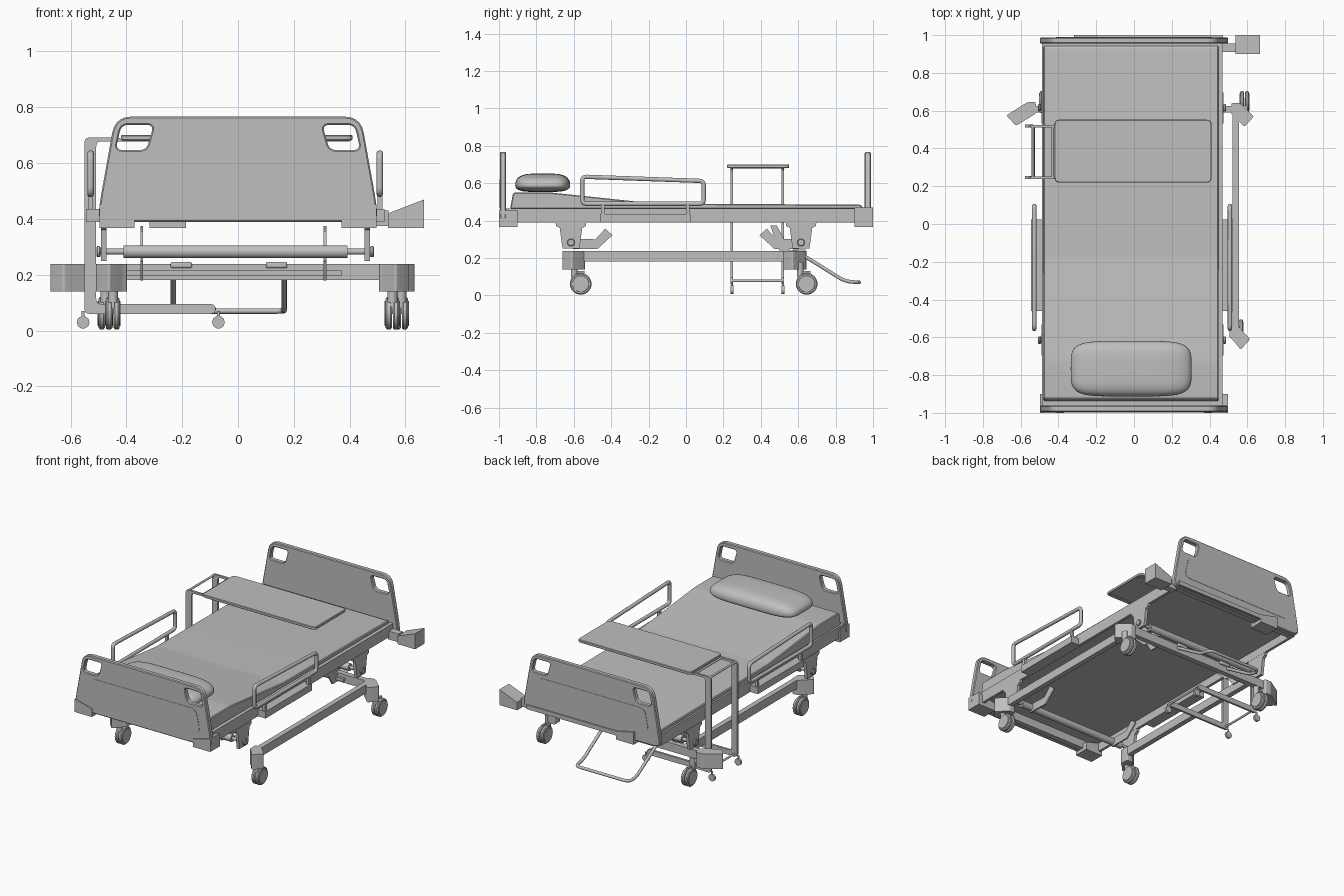
import bpy, bmesh, math
from mathutils import Vector, Matrix

if "Cube" in bpy.data.objects:
    bpy.data.objects.remove(bpy.data.objects["Cube"])

grey = bpy.data.materials.new("light_grey")
grey.diffuse_color = (0.52, 0.52, 0.52, 1)
grey.use_nodes = True
grey.node_tree.nodes["Principled BSDF"].inputs["Base Color"].default_value = grey.diffuse_color


def finish(name, mesh, angle=35):
    ob = bpy.data.objects.new(name, mesh)
    bpy.context.collection.objects.link(ob)
    mesh.materials.clear()
    mesh.materials.append(grey)
    bpy.ops.object.select_all(action='DESELECT')
    ob.select_set(True)
    bpy.context.view_layer.objects.active = ob
    bpy.ops.object.shade_smooth_by_angle(angle=math.radians(angle))
    return ob


def box(name, x0, x1, y0, y1, z0, z1, bevel=0.0):
    bm = bmesh.new()
    bmesh.ops.create_cube(bm, size=1)
    for v in bm.verts:
        v.co = ((x0 + x1) / 2 + v.co.x * (x1 - x0), (y0 + y1) / 2 + v.co.y * (y1 - y0),
                (z0 + z1) / 2 + v.co.z * (z1 - z0))
    if bevel:
        bmesh.ops.bevel(bm, geom=bm.edges[:], offset=bevel, segments=3, affect='EDGES', profile=0.5)
    me = bpy.data.meshes.new(name)
    bm.to_mesh(me)
    bm.free()
    return finish(name, me)


def rounded(pts, r, closed=True, n=5):
    """Round the corners of a 2D or 3D polyline."""
    pts = [Vector(p) for p in pts]
    out = []
    for i, p in enumerate(pts):
        if not closed and i in (0, len(pts) - 1):
            out.append(p)
            continue
        a, b = pts[i - 1] - p, pts[(i + 1) % len(pts)] - p
        s = p + a.normalized() * min(r, a.length * 0.49)
        e = p + b.normalized() * min(r, b.length * 0.49)
        for k in range(n + 1):
            t = k / n
            out.append(s * (1 - t) ** 2 + p * 2 * t * (1 - t) + e * t * t)
    return out


def curve_mesh(name, loops, closed=True, dims='3D', **kw):
    cu = bpy.data.curves.new(name, 'CURVE')
    cu.dimensions = dims
    for pts in loops:
        sp = cu.splines.new('POLY')
        sp.points.add(len(pts) - 1)
        for q, p in zip(sp.points, pts):
            q.co = (*p, 1) if len(p) == 3 else (*p, 0, 1)
        sp.use_cyclic_u = closed
    for k, v in kw.items():
        setattr(cu, k, v)
    tmp = bpy.data.objects.new(name, cu)
    bpy.context.collection.objects.link(tmp)
    dg = bpy.context.evaluated_depsgraph_get()
    me = bpy.data.meshes.new_from_object(tmp.evaluated_get(dg))
    bpy.data.objects.remove(tmp)
    return me


AXES = {'x': Matrix(((0, 0, 1, 0), (1, 0, 0, 0), (0, 1, 0, 0), (0, 0, 0, 1))),
        'y': Matrix(((1, 0, 0, 0), (0, 0, -1, 0), (0, 1, 0, 0), (0, 0, 0, 1))),
        'z': Matrix.Identity(4)}


def prism(name, loops, axis, lo, hi, bevel=0.0):
    """Extrude flat outlines (holes allowed) along an axis from lo to hi."""
    me = curve_mesh(name, loops, dims='2D', fill_mode='BOTH', extrude=(hi - lo) / 2 - bevel,
                    bevel_depth=bevel, bevel_resolution=0, offset=-bevel)
    shift = Vector([(lo + hi) / 2 if a == axis else 0 for a in 'xyz'])
    me.transform(Matrix.Translation(shift) @ AXES[axis])
    bm = bmesh.new()
    bm.from_mesh(me)
    bmesh.ops.remove_doubles(bm, verts=bm.verts, dist=1e-5)
    bmesh.ops.recalc_face_normals(bm, faces=bm.faces)
    bm.to_mesh(me)
    bm.free()
    return finish(name, me, 30)


def tube(name, pts, r, corner=0.0, closed=False):
    pts = rounded(pts, corner, closed) if corner else [Vector(p) for p in pts]
    return finish(name, curve_mesh(name, [pts], closed, fill_mode='FULL', bevel_depth=r,
                                   bevel_resolution=3, use_fill_caps=not closed), 50)


def disc(name, x, y, z, r, w):
    """Wheel-like cylinder along x with softened rims."""
    bm = bmesh.new()
    bmesh.ops.create_cone(bm, cap_ends=True, segments=28, radius1=r, radius2=r, depth=w,
                          matrix=Matrix.Translation((x, y, z)) @ Matrix.Rotation(math.pi / 2, 4, 'Y'))
    rims = [e for e in bm.edges if abs(e.verts[0].co.x - e.verts[1].co.x) < 1e-5]
    bmesh.ops.bevel(bm, geom=rims, offset=w * 0.25, segments=1, affect='EDGES')
    me = bpy.data.meshes.new(name)
    bm.to_mesh(me)
    bm.free()
    return finish(name, me)


# end boards with two grip holes and a shallow raised panel
outline = rounded([(-0.5, 0.39), (0.5, 0.39), (0.497, 0.45), (0.44, 0.767), (-0.44, 0.767), (-0.497, 0.45)], 0.06)
hole = [(0.302, 0.737), (0.418, 0.737), (0.438, 0.647), (0.328, 0.647)]
hole_r = rounded(hole, 0.025)
hole_l = rounded([(-x, z) for x, z in hole], 0.025)
panel = rounded([(-0.42, 0.47), (0.42, 0.47), (0.39, 0.62), (-0.39, 0.62)], 0.04)
for name, lo, side in (("head", -0.995, -0.995), ("foot", 0.955, 0.988)):
    prism(name + "_board", [outline, hole_r, hole_l], 'y', lo, lo + 0.033, 0.005)
    prism(name + "_board_panel", [panel], 'y', side - 0.002, side + 0.002)

# corner bumpers: symmetric at the head, shifted sideways at the foot
for s in (-1, 1):
    prism("head_bumper", [[(s * 0.37, 0.367), (s * 0.497, 0.367), (s * 0.497, 0.453), (s * 0.37, 0.42)]],
          'y', -1.0, -0.9)
prism("foot_bumper", [[(0.537, 0.367), (0.667, 0.367), (0.667, 0.47), (0.537, 0.42)]], 'y', 0.9, 1.0)
prism("foot_bumper", [[(-0.187, 0.367), (-0.317, 0.367), (-0.317, 0.45), (-0.187, 0.42)]], 'y', 0.9, 1.0)
box("foot_bumper_beam", -0.2, 0.47, 0.95, 0.997, 0.392, 0.42)
box("foot_bumper_link", 0.46, 0.54, 0.91, 0.955, 0.375, 0.43)

# mattress with raised head section, and its frame
mattress = rounded([(-0.94, 0.462), (0.945, 0.462), (0.94, 0.485), (-0.17, 0.492), (-0.72, 0.55), (-0.925, 0.55)], 0.015)
prism("mattress", [mattress], 'x', -0.478, 0.447, 0.005)
for x in (-0.488, 0.45):
    box("side_frame", x, x + 0.018, -0.96, 0.96, 0.39, 0.465)
for y in (-0.965, 0.925):
    box("end_frame", -0.48, 0.465, y, y + 0.033, 0.39, 0.465)
box("deck", -0.475, 0.455, -0.94, 0.94, 0.445, 0.464)


# pillow: softened block pinched toward its seam
def pillow():
    bm = bmesh.new()
    bmesh.ops.create_uvsphere(bm, u_segments=48, v_segments=24, radius=1)

    def soft(v, p):
        return math.copysign(abs(v) ** p, v)
    for v in bm.verts:
        x, y, z = v.co
        a = math.atan2(y, x)
        k = math.hypot(x, y) ** 0.5
        v.co = (-0.015 + 0.32 * k * soft(math.cos(a), 0.4), -0.766 + 0.147 * k * soft(math.sin(a), 0.45),
                0.588 + (0.064 if z > 0 else 0.035) * soft(z, 0.85))
    me = bpy.data.meshes.new("pillow")
    bm.to_mesh(me)
    bm.free()
    finish("pillow", me, 60)


pillow()

# side guards
for s, x in ((1, 0.508), (-1, -0.528)):
    tube("guard_loop", [(x, -0.555, 0.49), (x, 0.095, 0.49), (x, 0.095, 0.612), (x, -0.555, 0.635)], 0.012, 0.025, True)
    inner, outer = x - s * 0.055, x + s * 0.016
    box("guard_mount", min(inner, outer), max(inner, outer), -0.46, 0.025, 0.39, 0.435)
    for y in (-0.445, 0.01):
        box("guard_post", x - 0.009, x + 0.009, y - 0.009, y + 0.009, 0.43, 0.49)

# hanger plates, axles and rollers
for s in (-1, 1):
    y = s * 0.615
    plate = [(y - 0.082, 0.39), (y - 0.08, 0.372), (y - 0.06, 0.36), (y - 0.045, 0.25), (y + 0.045, 0.25),
             (y + 0.06, 0.36), (y + 0.08, 0.372), (y + 0.082, 0.39)]
    for x in (-0.491, 0.453):
        prism("hanger_plate", [plate], 'x', x, x + 0.02)
    tube("axle", [(-0.5, y, 0.283), (0.48, y, 0.283)], 0.011)
    tube("roller", [(-0.41, y, 0.283), (0.392, y, 0.283)], 0.024)
    for x in (-0.5, 0.48):
        disc("axle_cap", x, y, 0.283, 0.02, 0.014)
    # bent lifting arms
    arm = [(s * a, b) for a, b in ((0.62, 0.25), (0.62, 0.305), (0.485, 0.3), (0.432, 0.357), (0.393, 0.322),
                                   (0.475, 0.247))]
    for x in (-0.345, 0.312):
        prism("lifting_arm", [arm], 'x', x - 0.005, x + 0.005)
# slanted links joining the foot-end arms to the chassis
link = [(0.45, 0.375), (0.485, 0.375), (0.555, 0.24), (0.6, 0.24), (0.6, 0.18), (0.54, 0.18), (0.5, 0.24)]
for x in (-0.345, 0.312):
    prism("arm_link", [link], 'x', x - 0.005, x + 0.005)

# lower chassis, set off to one side and open at the head end
for x in (-0.435, 0.522):
    box("chassis_side_bar", x, x + 0.034, -0.57, 0.6, 0.182, 0.238)
box("chassis_cross_bar", -0.57, 0.57, 0.59, 0.625, 0.182, 0.238)
box("chassis_spacer_bar", -0.4, 0.37, 0.575, 0.59, 0.195, 0.215)


def outrigger(x, y, s, length):
    """Angled corner block pointing outward and toward the head end."""
    pts = [(0, 0.03), (0.045, 0.03), (length + 0.025, -0.04), (length - 0.025, -0.095), (0.015, -0.04), (0, -0.03)]
    prism("corner_block", [rounded([(x + s * a, y + b) for a, b in pts], 0.01)], 'z', 0.14, 0.238)


outrigger(0.505, -0.57, 1, 0.085)
outrigger(-0.397, -0.57, -1, 0.09)
outrigger(0.515, 0.61, 1, 0.095)
outrigger(-0.52, 0.615, -1, 0.13)

# narrow twin-wheel casters
for x, y in ((0.553, -0.563), (-0.448, -0.563), (0.585, 0.645), (-0.475, 0.645)):
    for d in (-0.013, 0.013):
        disc("caster_wheel", x + d, y, 0.062, 0.058, 0.022)
        disc("caster_hub", x + d * 1.9, y, 0.062, 0.045, 0.006)
    box("caster_fork", x - 0.006, x + 0.006, y - 0.05, y + 0.02, 0.06, 0.13)
    tube("caster_stem", [(x, y - 0.035, 0.1), (x, y - 0.035, 0.18)], 0.018)

# foot-end pedal loop and its clamps
tube("pedal_loop", [(-0.232, 0.6, 0.23), (-0.232, 0.65, 0.2), (-0.232, 0.85, 0.075), (-0.232, 0.925, 0.07),
                    (0.165, 0.925, 0.07), (0.165, 0.85, 0.075), (0.165, 0.65, 0.2), (0.165, 0.6, 0.23)], 0.01, 0.045)
for x in (-0.203, 0.138):
    box("pedal_clamp", x - 0.038, x + 0.038, 0.57, 0.64, 0.224, 0.246, 0.006)

# overbed table
top = rounded([(-0.42, 0.22), (0.41, 0.22), (0.41, 0.552), (-0.42, 0.552)], 0.025)
prism("table_top", [top], 'z', 0.682, 0.701, 0.003)
for y in (0.245, 0.518):
    bracket = rounded([(-0.55, 0.06), (-0.08, 0.06), (-0.08, 0.095), (-0.508, 0.095), (-0.508, 0.678),
                       (-0.42, 0.678), (-0.42, 0.692), (-0.55, 0.692)], 0.02)
    prism("table_bracket", [bracket], 'y', y - 0.007, y + 0.007)
    box("table_top_support", -0.43, 0.40, y - 0.008, y + 0.008, 0.678, 0.688)
    for x in (-0.555, -0.07):
        tube("table_caster", [(x, y - 0.008, 0.03), (x, y + 0.008, 0.03)], 0.023)
        tube("table_caster_pin", [(x, y, 0.03), (x, y, 0.07)], 0.006)
for x, z in ((-0.535, 0.685), (-0.43, 0.685), (-0.53, 0.078), (-0.085, 0.078)):
    tube("table_tie", [(x, 0.245, z), (x, 0.518, z)], 0.007)
